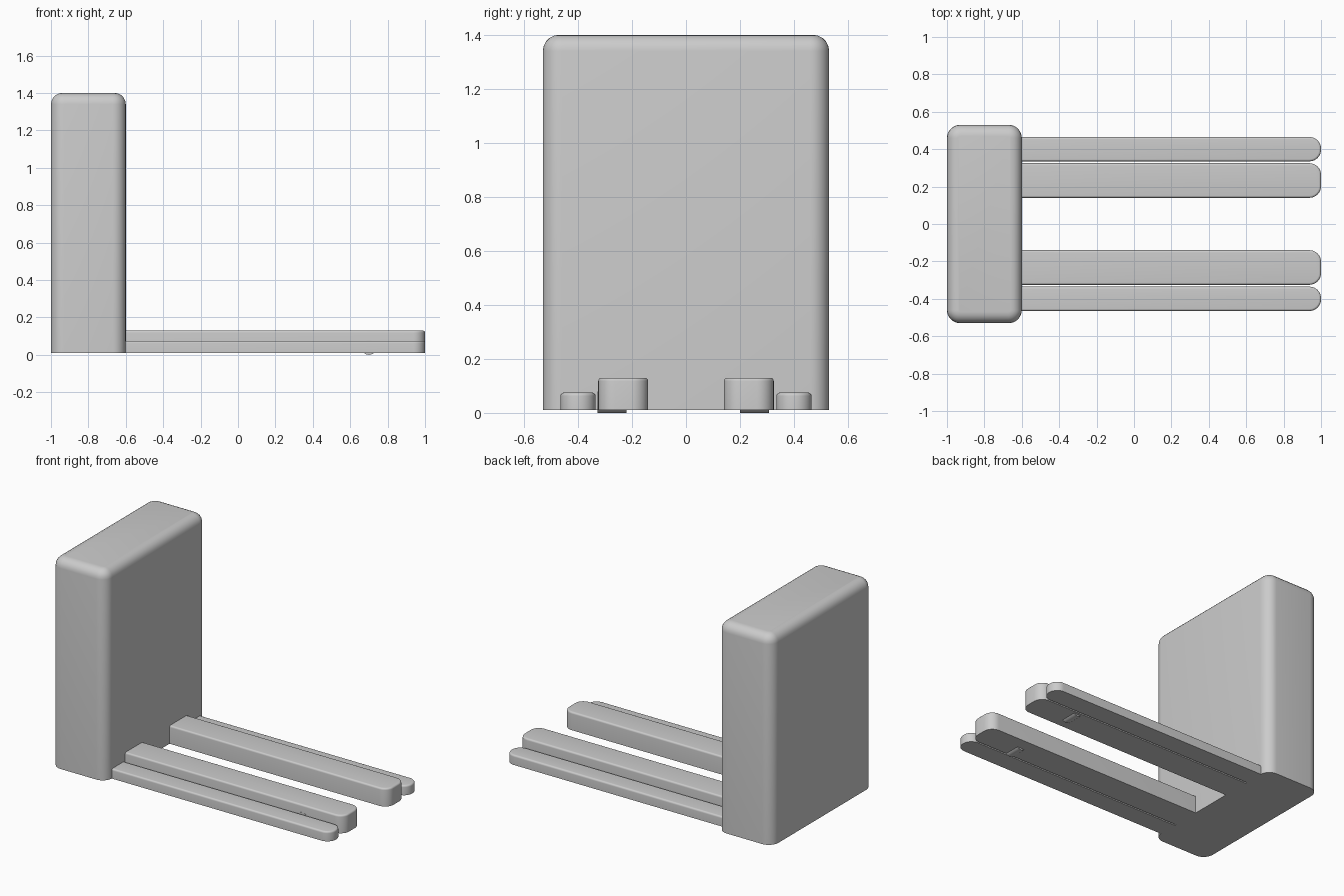
import bpy, bmesh, math

if "Cube" in bpy.data.objects:
    bpy.data.objects.remove(bpy.data.objects["Cube"])

FLOOR = 0.01  # ground clearance


def finish(name, bm):
    mesh = bpy.data.meshes.new(name)
    bmesh.ops.recalc_face_normals(bm, faces=bm.faces)
    bm.to_mesh(mesh)
    bm.free()
    obj = bpy.data.objects.new(name, mesh)
    bpy.context.collection.objects.link(obj)
    bpy.ops.object.select_all(action='DESELECT')
    obj.select_set(True)
    bpy.context.view_layer.objects.active = obj
    bpy.ops.object.shade_smooth_by_angle(angle=math.radians(35))
    return obj


def rounded_block(name, x0, x1, y0, y1, top, r_back, r_front, r_top, steps=8):
    """Extruded footprint with rounded corners and a rounded top rim."""
    corners = [(x0, y0, 1, 1, r_back, 180), (x1, y0, -1, 1, r_front, 270),
               (x1, y1, -1, -1, r_front, 0), (x0, y1, 1, -1, r_back, 90)]
    bm = bmesh.new()
    verts = []
    for x, y, sx, sy, r, start in corners:
        n = steps if r > 0 else 0
        for i in range(n + 1):
            a = math.radians(start + 90 * i / max(n, 1))
            verts.append(bm.verts.new((x + sx * r + r * math.cos(a),
                                       y + sy * r + r * math.sin(a), FLOOR)))
    base = bm.faces.new(verts)
    ext = bmesh.ops.extrude_face_region(bm, geom=[base], use_keep_orig=True)
    lifted = [g for g in ext['geom'] if isinstance(g, bmesh.types.BMVert)]
    bmesh.ops.translate(bm, verts=lifted, vec=(0, 0, top - FLOOR))
    bmesh.ops.recalc_face_normals(bm, faces=bm.faces)
    rim = [e for e in bm.edges if all(v.co.z > top - 1e-5 for v in e.verts)]
    bmesh.ops.bevel(bm, geom=rim, offset=r_top, segments=5, profile=0.5,
                    affect='EDGES')
    return finish(name, bm)


def wheel(name, x, y0, y1, r):
    bm = bmesh.new()
    bmesh.ops.create_cone(bm, cap_ends=True, segments=24, radius1=r, radius2=r,
                          depth=y1 - y0)
    for v in bm.verts:
        v.co = (x + v.co.x, (y0 + y1) / 2 + v.co.z, r + v.co.y)
    return finish(name, bm)


# upright housing
rounded_block("housing", -1, -0.6, -0.53, 0.53, 1.4, 0.07, 0.07, 0.06)

# tall inner forks and low outer forks on both sides
for side, s in (("left", -1), ("right", 1)):
    for part, a, b, top in (("inner_fork", 0.14, 0.325, 0.13),
                            ("outer_leg", 0.335, 0.465, 0.075)):
        y0, y1 = sorted((s * a, s * b))
        rounded_block(f"{part}_{side}", -0.61, 1, y0, y1, top, 0, 0.062, 0.012)

# load wheels under the inner forks
wheel("load_wheel_left", 0.7, -0.327, -0.22, 0.04)
wheel("load_wheel_right", 0.7, 0.2, 0.307, 0.04)
